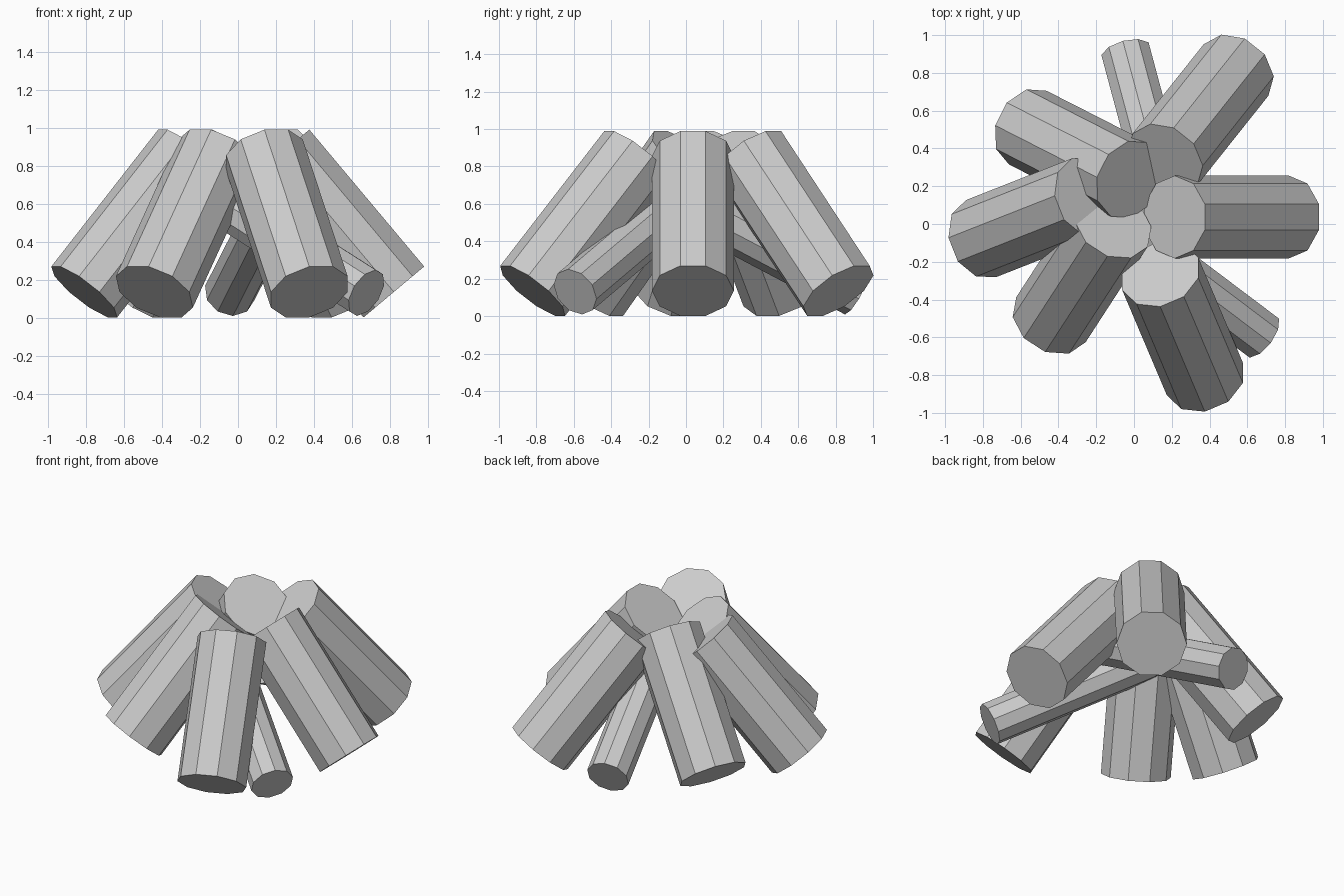
import bpy, bmesh, math
from mathutils import Matrix, Vector

if "Cube" in bpy.data.objects:
    bpy.data.objects.remove(bpy.data.objects["Cube"])

wood = bpy.data.materials.new("plain_grey")
wood.diffuse_color = (0.6, 0.6, 0.6, 1)
wood.use_nodes = True
wood.node_tree.nodes["Principled BSDF"].inputs["Base Color"].default_value = wood.diffuse_color


def log(name, x, y, z, heading, slope, radius, length, roll):
    """Ten-sided log: (x, y, z) is the centre of its foot, heading points outward."""
    h, e = math.radians(heading), math.radians(slope)
    axis = Vector((-math.cos(h) * math.cos(e), -math.sin(h) * math.cos(e), math.sin(e)))
    side = Vector((-math.sin(h), math.cos(h), 0))
    across = side.cross(axis)
    frame = Matrix((across, side, axis)).transposed().to_4x4()
    centre = Vector((x, y, z)) + axis * length / 2
    bm = bmesh.new()
    bmesh.ops.create_cone(
        bm, cap_ends=True, segments=10, radius1=radius, radius2=radius, depth=length,
        matrix=Matrix.Translation(centre) @ frame @ Matrix.Rotation(math.radians(roll), 4, 'Z'))
    bmesh.ops.recalc_face_normals(bm, faces=bm.faces)
    mesh = bpy.data.meshes.new(name)
    bm.to_mesh(mesh)
    bm.free()
    mesh.materials.append(wood)
    bpy.context.collection.objects.link(bpy.data.objects.new(name, mesh))


# Large logs leaning together in a ring: foot x, foot y, heading
large = [(0.82, 0.037, 0), (0.54, 0.815, 51.5), (-0.562, 0.51, 153),
         (-0.809, -0.077, 201.5), (-0.44, -0.507, 237), (0.375, -0.82, 293)]
for i, (x, y, heading) in enumerate(large):
    log(f"large_log_{i + 1}", x, y, 0.135, heading, 50, 0.219, 0.94, 0)

# Thin logs lying lower, tucked under the ring
thin = [(-0.043, 0.91, 105), (0.675, -0.593, -37)]
for i, (x, y, heading) in enumerate(thin):
    log(f"thin_log_{i + 1}", x, y, 0.13, heading, 27, 0.136, 1.1, 90)
